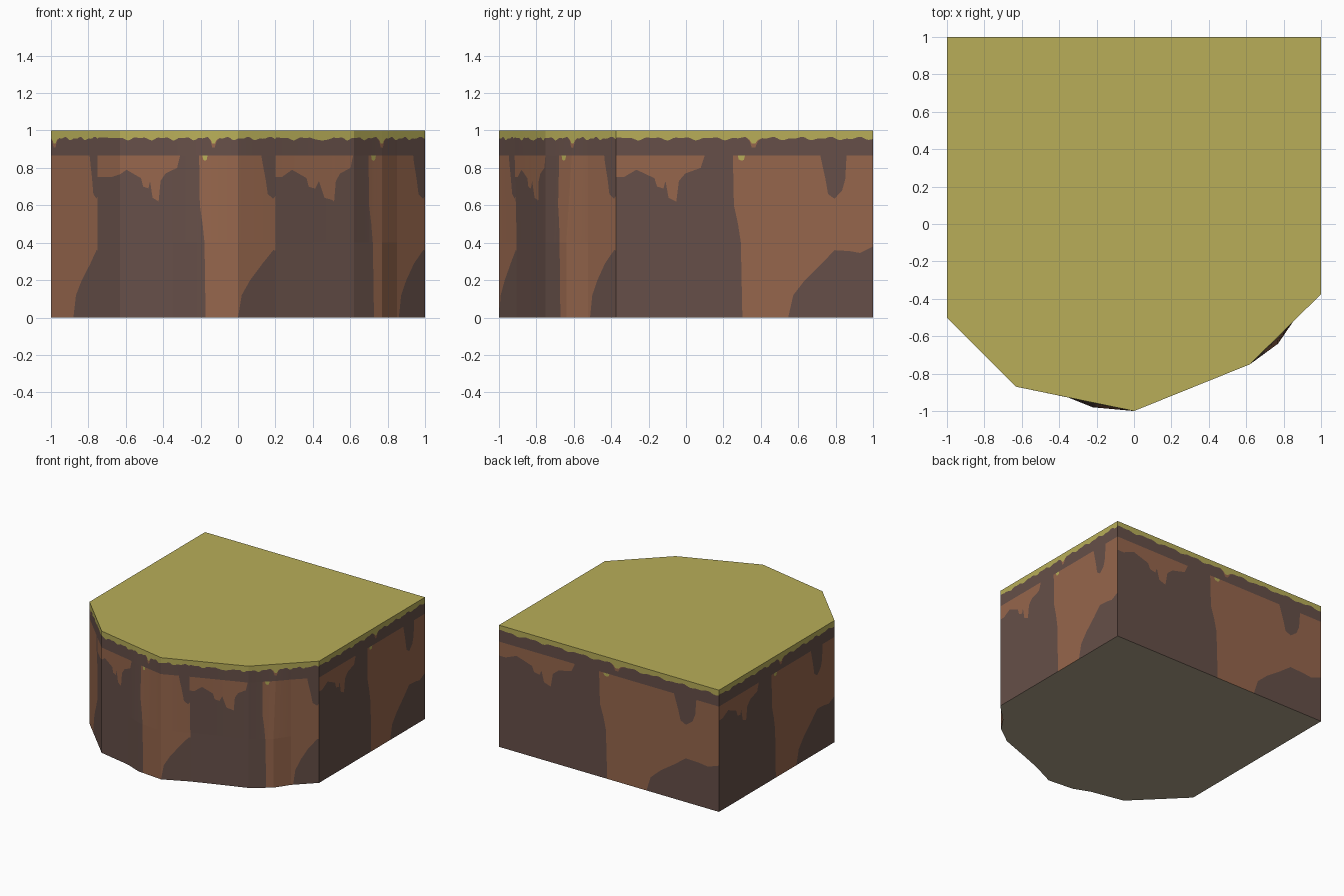
import bpy, math

if "Cube" in bpy.data.objects:
    bpy.data.objects.remove(bpy.data.objects["Cube"])

# ---------- colours ----------
def material(name, rgb):
    m = bpy.data.materials.new(name)
    lin = [((c / 255 + 0.055) / 1.055) ** 2.4 for c in rgb]
    m.diffuse_color = (*lin, 1)
    m.use_nodes = True
    m.node_tree.nodes["Principled BSDF"].inputs["Base Color"].default_value = m.diffuse_color
    return m

GRASS, DARK, LIGHT = range(3)
mats = [material("grass_olive", (184, 174, 88)),
        material("soil_dark", (102, 79, 72)),
        material("soil_light", (150, 102, 76))]
under_mat = material("underside_olive_grey", (174, 161, 136))

def interp(pts, t):
    if t <= pts[0][0]:
        return pts[0][1]
    for (a, p), (b, q) in zip(pts, pts[1:]):
        if t <= b:
            return q if b == a else p + (q - p) * (t - a) / (b - a)
    return pts[-1][1]

# ---------- painted wall pattern: height curves over u = 0..1 ----------
BAND = 0.865
LOW = [(0, .75), (.03, .75), (.08, .79), (.15, .745), (.16, .70), (.185, .69), (.193, .73),
       (.205, .64), (.235, .62), (.245, .73), (.27, .77), (.33, .80), (.345, BAND),
       (.455, BAND), (.459, .6), (.475, .5), (.486, .4), (.492, 0), (.67, 0), (.69, .12),
       (.735, .2), (.795, .28), (.85, .36), (.91, .355), (.95, .345), (1, .38)]
DRIP = [(.795, BAND), (.815, .74), (.825, .66), (.85, .635), (.88, .68), (.892, .74), (.897, BAND)]
DOT = [(.474, BAND), (.478, .845), (.488, .838), (.498, .842), (.502, BAND)]
NOTCH = [(.505, 0), (.52, .012), (.528, .04), (.542, .04), (.552, .012), (.57, 0)]

def grass_edge(u):
    ripple = .006 * math.sin(u * 55) + .004 * math.sin(u * 113 + 1)
    return .957 + ripple

def layers(u):
    """(upper z, lower z, material) bands from top to bottom."""
    g, notch, dot = grass_edge(u), interp(NOTCH, u), interp(DOT, u)
    top = min(dot, interp(DRIP, u))
    low = min(top, interp(LOW, u))
    tip = g - notch                      # the grass notch ends in a brown tip
    g -= notch * .45
    return [(1, g, GRASS), (g, tip, LIGHT), (tip, BAND, DARK), (BAND, dot, GRASS),
            (dot, top, DARK), (top, low, LIGHT), (low, 0, DARK)]

KNEE = .4   # height where the rock bulges reach full depth

def wall(name, runs):
    """runs: (u0, u1, place, extra u cuts); place(u) gives the top and foot xy."""
    verts, faces, ids = [], [], []
    for u0, u1, place, extra in runs:
        cuts = {u0 + (u1 - u0) * i / 120 for i in range(121)} | set(extra)
        cuts |= {p[0] for c in (LOW, DRIP, DOT, NOTCH) for p in c}
        us = sorted(u for u in cuts if u0 <= u <= u1)
        for a, b in zip(us, us[1:]):
            if b - a < 1e-6:
                continue
            def point(u, z):
                (tx, ty), (fx, fy) = place(u)
                f = min(1, (1 - z) / (1 - KNEE))
                return (tx + (fx - tx) * f, ty + (fy - ty) * f, z)
            for (ta, la, m), (tb, lb, _) in zip(layers(a), layers(b)):
                for lo, hi in ((0, KNEE), (KNEE, 1)):
                    c = lambda z: min(hi, max(lo, z))
                    za, zb, wa, wb = c(ta), c(tb), c(la), c(lb)
                    if za - wa < 1e-5 and zb - wb < 1e-5:
                        continue
                    loop = [point(a, wa)]
                    if zb - wb > 1e-5:
                        loop.append(point(b, wb))
                    loop.append(point(b, zb))
                    if za - wa > 1e-5:
                        loop.append(point(a, za))
                    faces.append(range(len(verts), len(verts) + len(loop)))
                    verts += loop
                    ids.append(m)
    make(name, verts, faces, mats, ids)

def make(name, verts, faces, materials, ids=None):
    me = bpy.data.meshes.new(name)
    me.from_pydata(verts, [], [tuple(f) for f in faces])
    for m in materials:
        me.materials.append(m)
    if ids:
        me.polygons.foreach_set("material_index", ids)
    ob = bpy.data.objects.new(name, me)
    bpy.context.collection.objects.link(ob)

# ---------- outlines of the rocky front ----------
RIM = [(-1, -.5), (-.63, -.87), (0, -1), (.62, -.75), (1, -.375)]
FOOT = [(-1, -.5), (-.63, -.87), (-.35, -.928), (-.22, -.98), (0, -1), (.2, -.905),
        (.4, -.83), (.62, -.75), (.77, -.64), (.85, -.523), (1, -.375)]

# ---------- straight walls: the pattern is stretched once over each ----------
def straight(a, b):
    def place(u):
        p = (a[0] + (b[0] - a[0]) * u, a[1] + (b[1] - a[1]) * u)
        return p, p
    return [(0, 1, place, [])]

wall("right_wall", straight((1, -.375), (1, 1)))
wall("back_wall", straight((1, 1), (-1, 1)))
wall("left_wall", straight((-1, 1), (-1, -.5)))

# ---------- front wall: the pattern repeats, as (u, x) knots ----------
REPEATS = [[(.51, -1), (.67, -.88), (.80, -.79), (.86, -.75)],
           [(0, -.75), (.05, -.63), (.22, -.44), (.345, -.31), (.485, -.18), (.67, 0),
            (.80, .13), (.86, .2)],
           [(0, .2), (.18, .4), (.22, .5), (.35, .62), (.485, .72), (.535, .77), (.67, .86),
            (.80, .94), (.86, 1)]]

def front_run(knots):
    def place(u):
        x = interp(knots, u)
        return (x, interp(RIM, x)), (x, interp(FOOT, x))
    back = [(x, u) for u, x in knots]
    extra = [k[0] for k in knots]
    extra += [interp(back, p[0]) for p in RIM + FOOT if back[0][0] <= p[0] <= back[-1][0]]
    return knots[0][0], knots[-1][0], place, extra

wall("front_rock_wall", [front_run(k) for k in REPEATS])

# ---------- caps ----------
top = RIM + [(1, 1), (-1, 1)]
make("grass_top", [(x, y, 1) for x, y in top], [range(len(top))], [mats[GRASS]])
base = FOOT + [(1, 1), (-1, 1)]
make("underside", [(x, y, 0) for x, y in base], [reversed(range(len(base)))], [under_mat])
